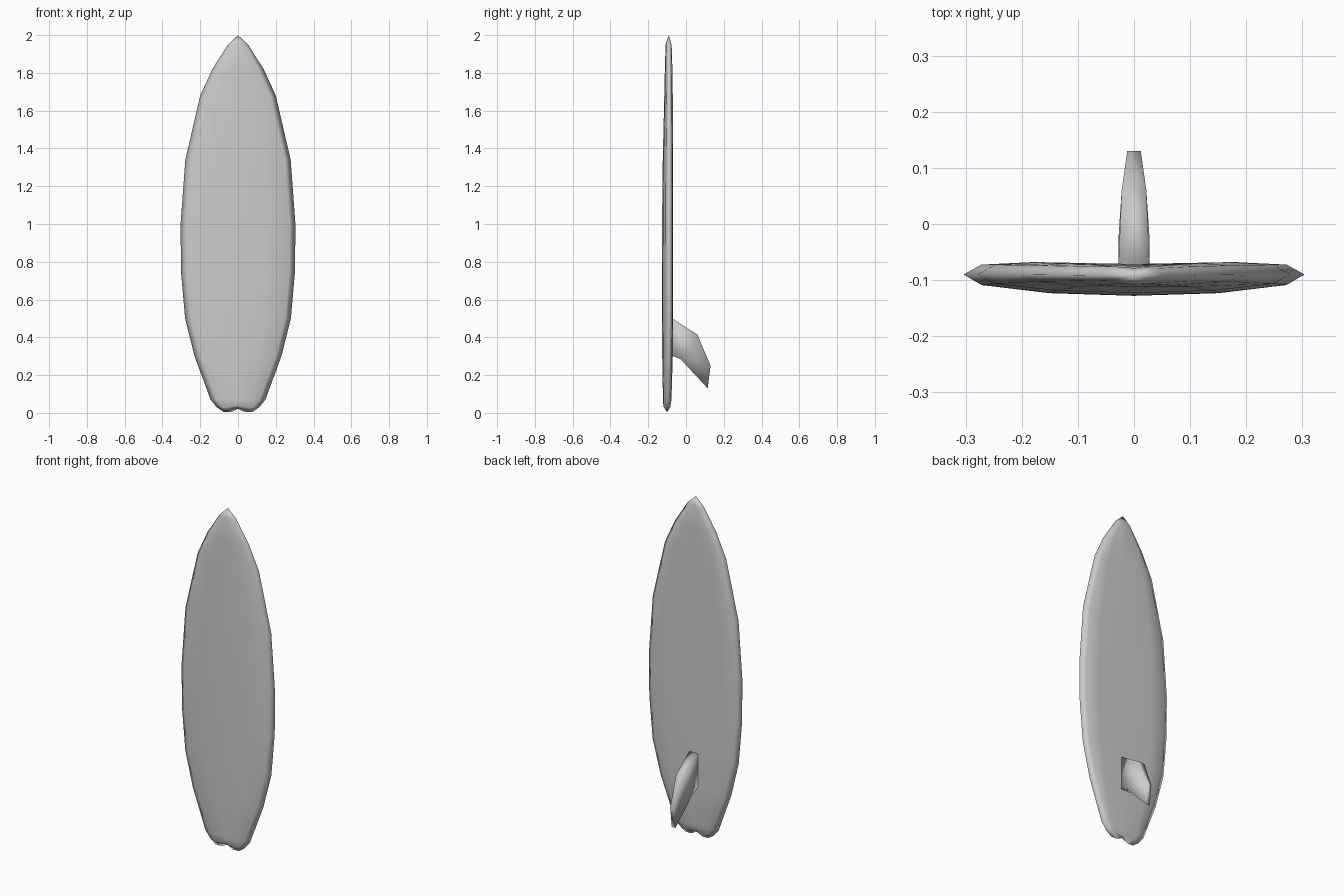
import bpy
import bmesh

cube = bpy.data.objects.get("Cube")
if cube:
    bpy.data.objects.remove(cube, do_unlink=True)

grey = bpy.data.materials.new("light grey")
grey.use_nodes = True
colour = (0.6, 0.6, 0.6, 1)
grey.diffuse_color = colour
grey.node_tree.nodes["Principled BSDF"].inputs["Base Color"].default_value = colour


def loft(name, rings):
    """Skin a list of closed rings and cap both ends."""
    bm = bmesh.new()
    loops = [[bm.verts.new(p) for p in ring] for ring in rings]
    n = len(loops[0])
    for a, b in zip(loops, loops[1:]):
        for i in range(n):
            j = (i + 1) % n
            bm.faces.new((a[i], a[j], b[j], b[i]))
    bm.faces.new(loops[0])
    bm.faces.new(loops[-1])
    bmesh.ops.remove_doubles(bm, verts=bm.verts, dist=0.0005)
    bmesh.ops.recalc_face_normals(bm, faces=bm.faces)
    for f in bm.faces:
        f.smooth = True
    mesh = bpy.data.meshes.new(name)
    bm.to_mesh(mesh)
    bm.free()
    mesh.materials.append(grey)
    obj = bpy.data.objects.new(name, mesh)
    bpy.context.collection.objects.link(obj)
    return obj


def board_ring(z, w, front, rail, back, notch):
    """Domed front, flatter back, pointed rails; notch lifts the centre."""
    inner = max(w - 0.032, w * 0.7)
    edge = rail + (front - rail) * 0.5
    bulge = edge + (front - edge) * 0.75
    half = [(inner, back - (back - rail) * 0.2), (w, rail),
            (inner, edge), (w * 0.5, bulge)]
    mid_back = (w * 0.6, back)
    right = [mid_back] + half
    ring = [(0, back - 0.15 * (back - rail), z + notch)]
    ring += [(x, y, z) for x, y in right]
    ring.append((0, front, z + notch))
    ring += [(-x, y, z) for x, y in reversed(right)]
    return ring


# Board stations: height, half width, front, rail, back, tail notch
stations = [
    (0.004, 0.075, -0.100, -0.100, -0.100, 0.018),
    (0.030, 0.112, -0.120, -0.099, -0.083, 0.010),
    (0.070, 0.145, -0.122, -0.097, -0.077, 0),
    (0.300, 0.230, -0.126, -0.093, -0.070, 0),
    (0.500, 0.280, -0.128, -0.090, -0.068, 0),
    (0.750, 0.302, -0.128, -0.090, -0.068, 0),
    (1.000, 0.304, -0.127, -0.090, -0.068, 0),
    (1.340, 0.279, -0.123, -0.090, -0.068, 0),
    (1.680, 0.200, -0.115, -0.090, -0.070, 0),
    (1.820, 0.136, -0.112, -0.091, -0.072, 0),
    (1.950, 0.053, -0.108, -0.092, -0.076, 0),
    (2.000, 0.000, -0.092, -0.092, -0.092, 0),
]
loft("board", [board_ring(*s) for s in stations])


def fin_ring(lead, trail, lead_t, trail_t):
    """Four-sided section between leading and trailing edges (y, z)."""
    return [(lead_t, *lead), (-lead_t, *lead),
            (-trail_t, *trail), (trail_t, *trail)]


# Swept fin on the back of the board
loft("fin", [
    fin_ring((-0.08, 0.505), (-0.08, 0.305), 0.028, 0.028),
    fin_ring((0.06, 0.415), (-0.03, 0.285), 0.022, 0.028),
    fin_ring((0.13, 0.25), (0.115, 0.13), 0.012, 0.012),
])
